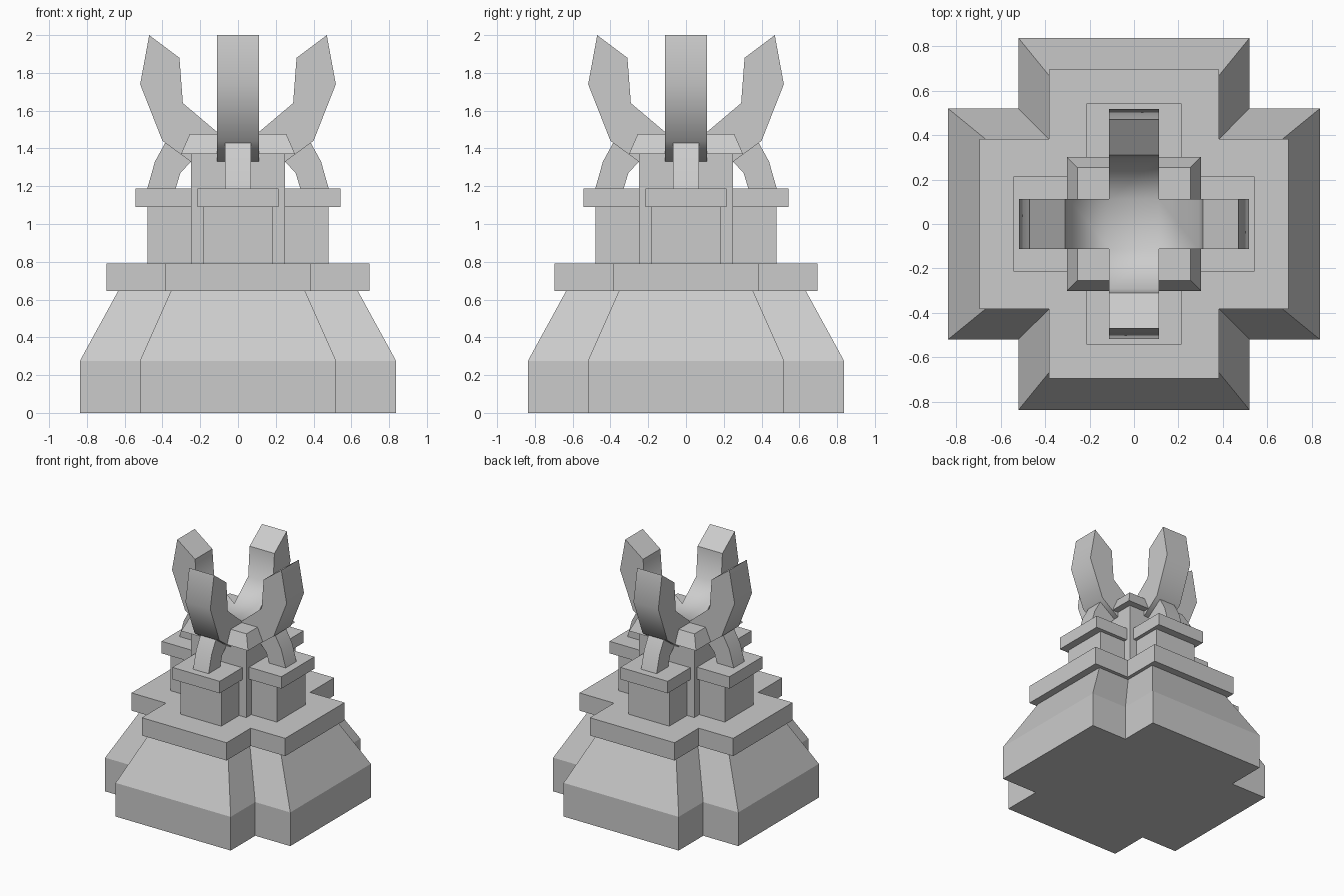
import bpy, bmesh, math
from mathutils import Matrix

cube = bpy.data.objects.get("Cube")
if cube:
    bpy.data.objects.remove(cube)

stone = bpy.data.materials.new("grey_stone")
stone.use_nodes = True
GREY = (0.6, 0.6, 0.6, 1)
stone.diffuse_color = GREY
stone.node_tree.nodes["Principled BSDF"].inputs["Base Color"].default_value = GREY


def finish(name, bm, smooth=None):
    bmesh.ops.remove_doubles(bm, verts=bm.verts, dist=0.0005)
    bmesh.ops.recalc_face_normals(bm, faces=bm.faces)
    mesh = bpy.data.meshes.new(name)
    bm.to_mesh(mesh)
    bm.free()
    mesh.materials.append(stone)
    obj = bpy.data.objects.new(name, mesh)
    bpy.context.collection.objects.link(obj)
    if smooth:
        bpy.ops.object.select_all(action='DESELECT')
        obj.select_set(True)
        bpy.context.view_layer.objects.active = obj
        bpy.ops.object.shade_smooth_by_angle(angle=math.radians(smooth))
    return obj


def loft(bm, rings):
    """Skin a stack of equal-length rings and close both ends."""
    loops = [[bm.verts.new(p) for p in ring] for ring in rings]
    for a, b in zip(loops, loops[1:]):
        for i in range(len(a)):
            j = (i + 1) % len(a)
            bm.faces.new((a[i], a[j], b[j], b[i]))
    bm.faces.new(loops[0])
    bm.faces.new(loops[-1])


def plus_ring(reach, arm, z):
    quarter = [(reach, -arm), (reach, arm), (arm, arm)]
    ring = []
    for _ in range(4):
        ring += [(x, y, z) for x, y in quarter]
        quarter = [(-y, x) for x, y in quarter]
    return ring


def rect_ring(x0, x1, w, z):
    return [(x0, -w, z), (x1, -w, z), (x1, w, z), (x0, w, z)]


def plate(profile, w):
    """Two side rings of an x-z profile, w to each side."""
    return [[(x, y, z) for x, z in profile] for y in (-w, w)]


def spin4(bm):
    """Repeat the geometry on all four sides."""
    source = bm.verts[:] + bm.edges[:] + bm.faces[:]
    for k in range(1, 4):
        copy = bmesh.ops.duplicate(bm, geom=source)["geom"]
        verts = [v for v in copy if isinstance(v, bmesh.types.BMVert)]
        bmesh.ops.rotate(bm, verts=verts, cent=(0, 0, 0),
                         matrix=Matrix.Rotation(k * math.pi / 2, 3, 'Z'))


# Cross-shaped base with sloping shoulders
bm = bmesh.new()
loft(bm, [plus_ring(0.837, 0.52, 0), plus_ring(0.837, 0.52, 0.275),
          plus_ring(0.635, 0.355, 0.645)])
finish("base", bm)

# Cross-shaped slab
bm = bmesh.new()
loft(bm, [plus_ring(0.695, 0.383, 0.645), plus_ring(0.695, 0.383, 0.79)])
finish("base_slab", bm)

# Central column and its bevelled cap
bm = bmesh.new()
loft(bm, [rect_ring(-0.25, 0.25, 0.25, z) for z in (0.79, 1.37)])
finish("column", bm)
bm = bmesh.new()
loft(bm, [rect_ring(-0.302, 0.302, 0.302, 1.37), rect_ring(-0.255, 0.255, 0.255, 1.477)])
finish("column_cap", bm)

# Four side pedestals and their caps
for name, reach, w, z0, z1 in (("pedestals", 0.48, 0.185, 0.79, 1.09),
                               ("pedestal_caps", 0.542, 0.214, 1.09, 1.188)):
    bm = bmesh.new()
    loft(bm, [rect_ring(0.22, reach, w, z) for z in (z0, z1)])
    spin4(bm)
    finish(name, bm)

# Curved braces from the pedestals up to the claws
bm = bmesh.new()
loft(bm, plate([(0.33, 1.188), (0.48, 1.188), (0.44, 1.33), (0.385, 1.43),
                (0.24, 1.34), (0.305, 1.27)], 0.07))
spin4(bm)
finish("braces", bm, 40)

# Four claws growing out of a shared centre
W = 0.112
bm = bmesh.new()
loft(bm, plate([(W, 1.33), (0.25, 1.33), (0.4, 1.44), (0.518, 1.74), (0.47, 2.0),
                (0.31, 1.88), (0.292, 1.64), (W, 1.488)], W))
inner = [f for f in bm.faces if all(abs(v.co.x - W) < 0.001 for v in f.verts)]
bmesh.ops.delete(bm, geom=inner, context='FACES')
spin4(bm)
for z in (1.33, 1.488):
    bm.faces.new([bm.verts.new(p) for p in rect_ring(-W, W, W, z)])
finish("claws", bm, 46.5)
